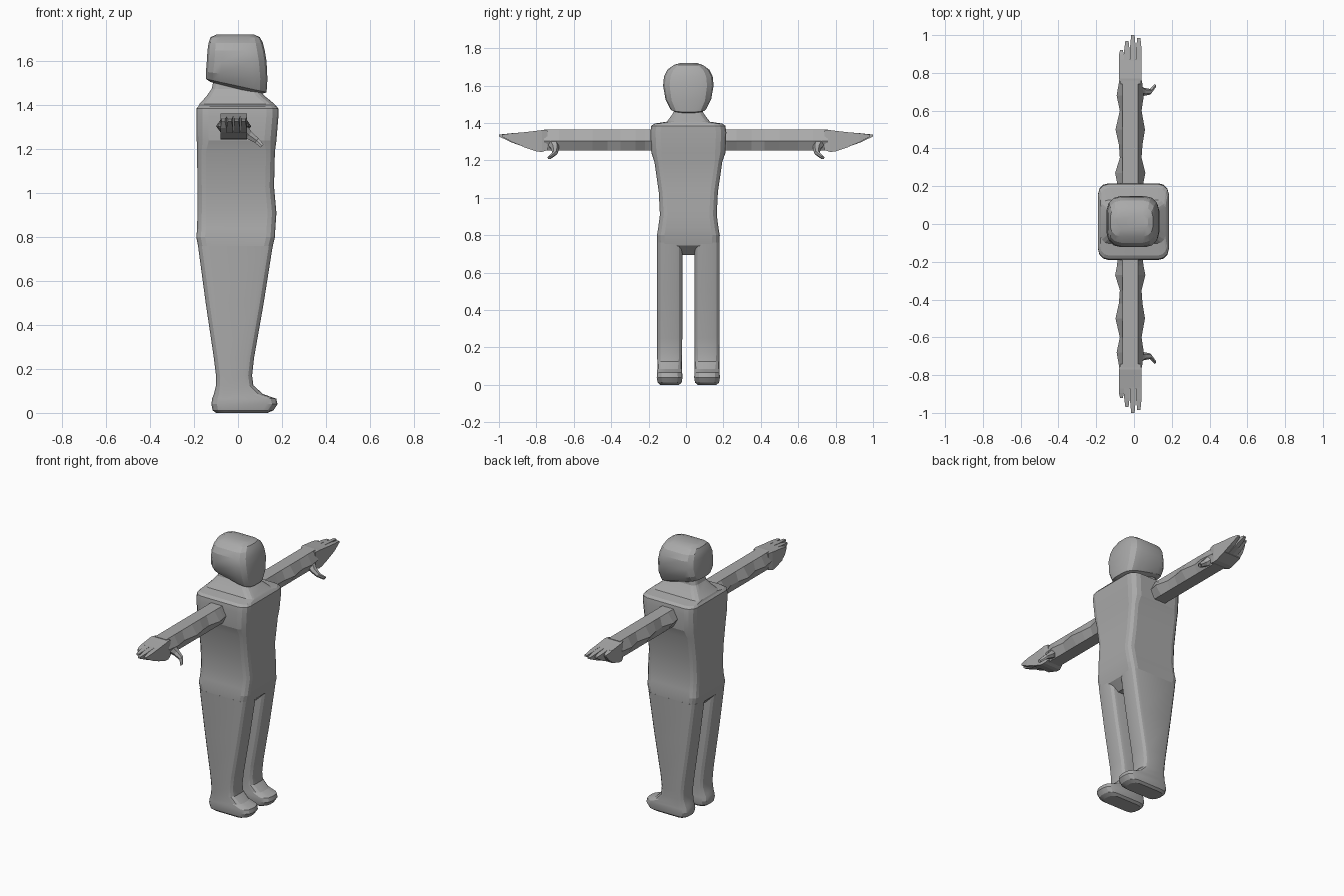
import bpy, bmesh, math
from mathutils import Vector

grey = bpy.data.materials.new("plain grey")
grey.diffuse_color = (0.4, 0.4, 0.4, 1)
CY = 0.0125  # body centre line in y


def loft(name, rings, smooth=None):
    """Skin a list of equal-length point rings and cap both ends."""
    bm = bmesh.new()
    vs = [[bm.verts.new(p) for p in ring] for ring in rings]
    n = len(vs[0])
    for a, b in zip(vs, vs[1:]):
        for i in range(n):
            j = (i + 1) % n
            bm.faces.new((a[i], a[j], b[j], b[i]))
    bm.faces.new(vs[0][::-1])
    bm.faces.new(vs[-1])
    bmesh.ops.recalc_face_normals(bm, faces=bm.faces)
    me = bpy.data.meshes.new(name)
    bm.to_mesh(me)
    bm.free()
    me.materials.append(grey)
    ob = bpy.data.objects.new(name, me)
    bpy.context.collection.objects.link(ob)
    if smooth:
        bpy.ops.object.select_all(action='DESELECT')
        ob.select_set(True)
        bpy.context.view_layer.objects.active = ob
        bpy.ops.object.shade_smooth_by_angle(angle=math.radians(smooth))
    return ob


def rounded(z, x0, x1, y0, y1, r, tilt=0, seg=3):
    """Horizontal rounded rectangle, optionally lowered towards the front."""
    r = min(r, (x1 - x0) * 0.48, (y1 - y0) * 0.48)
    pts = []
    corners = ((x1 - r, y1 - r), (x0 + r, y1 - r), (x0 + r, y0 + r), (x1 - r, y0 + r))
    for q, (cx, cy) in enumerate(corners):
        for s in range(seg + 1):
            a = math.pi / 2 * (q + s / seg)
            x, y = cx + r * math.cos(a), cy + r * math.sin(a)
            pts.append((x, y, z - tilt * x))
    return pts


# Torso with hips, waist, shoulders and neck: z, back, front, half width, radius
torso = [
    (0.695, -0.13, 0.105, 0.13, 0.03), (0.745, -0.179, 0.155, 0.167, 0.04),
    (0.80, -0.19, 0.168, 0.168, 0.04), (0.84, -0.186, 0.17, 0.161, 0.04),
    (0.91, -0.185, 0.175, 0.152, 0.04), (1.03, -0.185, 0.164, 0.158, 0.04),
    (1.19, -0.186, 0.168, 0.181, 0.04), (1.24, -0.188, 0.175, 0.198, 0.055),
    (1.35, -0.19, 0.184, 0.203, 0.055), (1.385, -0.19, 0.184, 0.198, 0.055),
    (1.397, -0.18, 0.175, 0.18, 0.05), (1.407, -0.175, 0.165, 0.115, 0.04),
    (1.44, -0.145, 0.125, 0.09, 0.04), (1.475, -0.12, 0.09, 0.068, 0.03),
    (1.56, -0.10, 0.07, 0.06, 0.03)]
loft("torso", [rounded(z, a, b, CY - h, CY + h, r) for z, a, b, h, r in torso], 12)

# Head, chin lower than the nape: z, back, front, half width, radius, tilt
head = [
    (1.475, -0.125, 0.10, 0.07, 0.05, 0.25), (1.488, -0.145, 0.13, 0.095, 0.06, 0.22),
    (1.535, -0.146, 0.134, 0.122, 0.065, 0.12), (1.60, -0.142, 0.13, 0.135, 0.07, 0),
    (1.65, -0.139, 0.122, 0.130, 0.07, 0), (1.685, -0.134, 0.113, 0.112, 0.065, 0),
    (1.71, -0.125, 0.10, 0.078, 0.05, 0), (1.722, -0.10, 0.075, 0.04, 0.03, 0)]
loft("head", [rounded(z, a, b, CY - h, CY + h, r, t) for z, a, b, h, r, t in head], 20)

# Legs running into rounded feet: z, back, front, half width, radius
leg = [
    (0.0, -0.10, 0.135, 0.05, 0.04), (0.012, -0.116, 0.162, 0.064, 0.05),
    (0.04, -0.121, 0.18, 0.069, 0.05), (0.065, -0.118, 0.174, 0.067, 0.05),
    (0.085, -0.11, 0.115, 0.066, 0.045), (0.125, -0.10, 0.07, 0.066, 0.035),
    (0.17, -0.10, 0.064, 0.067, 0.035), (0.25, -0.11, 0.073, 0.0675, 0.035),
    (0.50, -0.147, 0.117, 0.0675, 0.035), (0.76, -0.182, 0.158, 0.0675, 0.035)]
# Arm outline from above: distance out, back and front side ridges
arm = [(0.17, -0.085, 0.045), (0.22, -0.09, 0.05), (0.27, -0.10, 0.06),
       (0.35, -0.075, 0.04), (0.42, -0.08, 0.045), (0.50, -0.098, 0.058),
       (0.60, -0.075, 0.04), (0.68, -0.092, 0.052), (0.76, -0.078, 0.042)]
# Fingers: back edge, front edge, tip distance
fingers = [(-0.08, -0.053, 0.92), (-0.052, -0.023, 0.97),
           (-0.021, 0.009, 1.0), (0.011, 0.04, 0.985)]


def box_ring(x0, x1, y, z0, z1):
    return [(x0, y, z0), (x1, y, z0), (x1, y, z1), (x0, y, z1)]


for side, s in (("right", -1), ("left", 1)):
    cy = CY + s * 0.1
    loft(side + "_leg", [rounded(z, a, b, cy - h, cy + h, r) for z, a, b, h, r in leg], 20)

    # Six-sided arm with wavy side ridges
    loft(side + "_arm", [[(a, s * y, 1.305), (-0.06, s * y, 1.252), (0.02, s * y, 1.252),
                          (b, s * y, 1.305), (0.02, s * y, 1.364), (-0.06, s * y, 1.364)]
                         for y, a, b in arm])

    # Palm tapering upwards, then four pointed fingers
    loft(side + "_palm", [box_ring(-0.07, 0.035, s * 0.74, 1.255, 1.36),
                          box_ring(-0.08, 0.04, s * 0.77, 1.245, 1.362),
                          box_ring(-0.08, 0.04, s * 0.80, 1.248, 1.358),
                          box_ring(-0.08, 0.04, s * 0.87, 1.272, 1.35)])
    for i, (a, b, tip) in enumerate(fingers):
        mid = 0.87 + (tip - 0.87) * 0.5
        loft(f"{side}_finger_{i + 1}", [box_ring(a, b, s * 0.86, 1.27, 1.351),
                                        box_ring(a, b, s * mid, 1.297, 1.345),
                                        box_ring(a + 0.006, b - 0.006, s * tip, 1.328, 1.338)])

    # Thumb hanging forward and down
    path = [(0.015, 0.715, 1.295, 0.035), (0.05, 0.70, 1.265, 0.022),
            (0.085, 0.70, 1.24, 0.015), (0.11, 0.73, 1.215, 0.011)]
    rings = []
    for x, y, z, r in path:
        c, u, v = Vector((x, s * y, z)), Vector((0, 1, 0)), Vector((0.6, 0, 0.8))
        rings.append([c + r * (math.cos(k * math.pi / 3) * u + math.sin(k * math.pi / 3) * v)
                      for k in range(6)])
    loft(side + "_thumb", rings)
